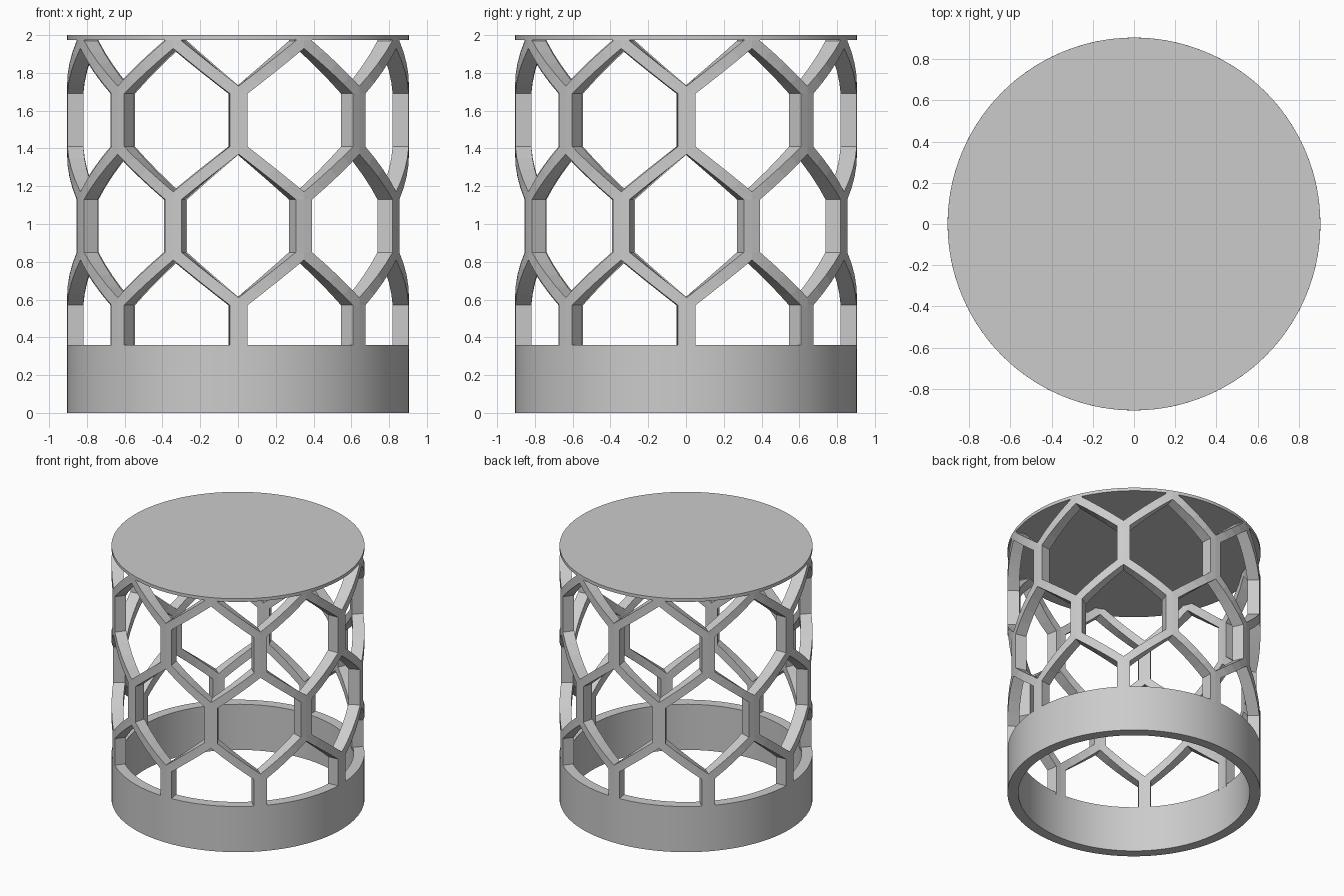
import bpy
import bmesh
from math import sin, cos, pi, radians

if "Cube" in bpy.data.objects:
    bpy.data.objects.remove(bpy.data.objects["Cube"])

# One plain grey for everything
GREY = (0.6, 0.6, 0.6, 1)
grey = bpy.data.materials.new("plain grey")
grey.use_nodes = True
grey.diffuse_color = GREY
grey.node_tree.nodes["Principled BSDF"].inputs["Base Color"].default_value = GREY

RADIUS, WALL = 0.905, 0.085
COLUMNS, STEPS = 8, 4
HALF = pi / COLUMNS               # half a cell, as an angle
SIDE, APEX = 0.1425, 0.4175       # cell half heights at the posts and at the tips
POST = 0.047 / RADIUS             # half a post, as an angle
BASE_TOP, LID_BOTTOM = 0.36, 1.975


def hexagon(width, side, apex):
    """Anticlockwise outline, with the sloping sides divided so they can bend."""
    corners = [(0, apex), (-width, side), (-width, -side),
               (0, -apex), (width, -side), (width, side)]
    points = []
    for i, (a, b) in enumerate(zip(corners, corners[1:] + corners[:1])):
        steps = 1 if i in (1, 4) else STEPS
        points += [(a[0] + (b[0] - a[0]) * k / steps,
                    a[1] + (b[1] - a[1]) * k / steps) for k in range(steps)]
    return points


def add_cell(bm, angle, height, outline, hole):
    """One framed hexagon wrapped on the drum: front, back and hole wall."""
    def wrap(points, radius, turn):
        return [bm.verts.new((radius * sin(angle + u + turn),
                              -radius * cos(angle + u + turn), height + z))
                for u, z in points]
    edge_out, hole_out = (wrap(p, RADIUS, 0.004) for p in (outline, hole))
    edge_in, hole_in = (wrap(p, RADIUS - WALL, -0.006) for p in (outline, hole))
    count = len(outline)
    for i in range(count):
        j = (i + 1) % count
        bm.faces.new((edge_out[i], edge_out[j], hole_out[j], hole_out[i]))
        bm.faces.new((edge_in[j], edge_in[i], hole_in[i], hole_in[j]))
        bm.faces.new((hole_out[i], hole_out[j], hole_in[j], hole_in[i]))


# Honeycomb wall, trimmed inside the base band and the lid
bm = bmesh.new()
outline = hexagon(HALF, SIDE, APEX)
hole = hexagon(HALF - POST, 0.14, APEX - 0.038)
for row in range(4):
    for column in range(COLUMNS):
        add_cell(bm, (2 * column + (row + 1) % 2) * HALF,
                 0.43 + row * (SIDE + APEX), outline, hole)
bmesh.ops.remove_doubles(bm, verts=bm.verts, dist=0.0005)
for z, up in ((BASE_TOP - 0.02, -1), (LID_BOTTOM + 0.005, 1)):
    bmesh.ops.bisect_plane(bm, geom=bm.verts[:] + bm.edges[:] + bm.faces[:],
                           plane_co=(0, 0, z), plane_no=(0, 0, up), clear_outer=True)
mesh = bpy.data.meshes.new("honeycomb_wall")
bm.to_mesh(mesh)
bm.free()
mesh.materials.append(grey)
wall = bpy.data.objects.new("honeycomb_wall", mesh)
bpy.context.collection.objects.link(wall)


def drum(name, bottom, top, fill):
    bpy.ops.mesh.primitive_cylinder_add(vertices=96, radius=RADIUS, depth=top - bottom,
                                        end_fill_type=fill,
                                        location=(0, 0, (bottom + top) / 2))
    obj = bpy.context.object
    obj.name = name
    obj.data.materials.append(grey)
    bpy.ops.object.shade_smooth_by_angle(angle=radians(30))
    return obj


# Open base band and solid lid
base = drum("base_band", 0, BASE_TOP, "NOTHING")
solid = base.modifiers.new("thickness", "SOLIDIFY")
solid.thickness = 0.078
solid.offset = -1
bpy.context.view_layer.objects.active = base
bpy.ops.object.modifier_apply(modifier=solid.name)
bpy.ops.object.shade_smooth_by_angle(angle=radians(30))
drum("lid", LID_BOTTOM, 2, "NGON")
